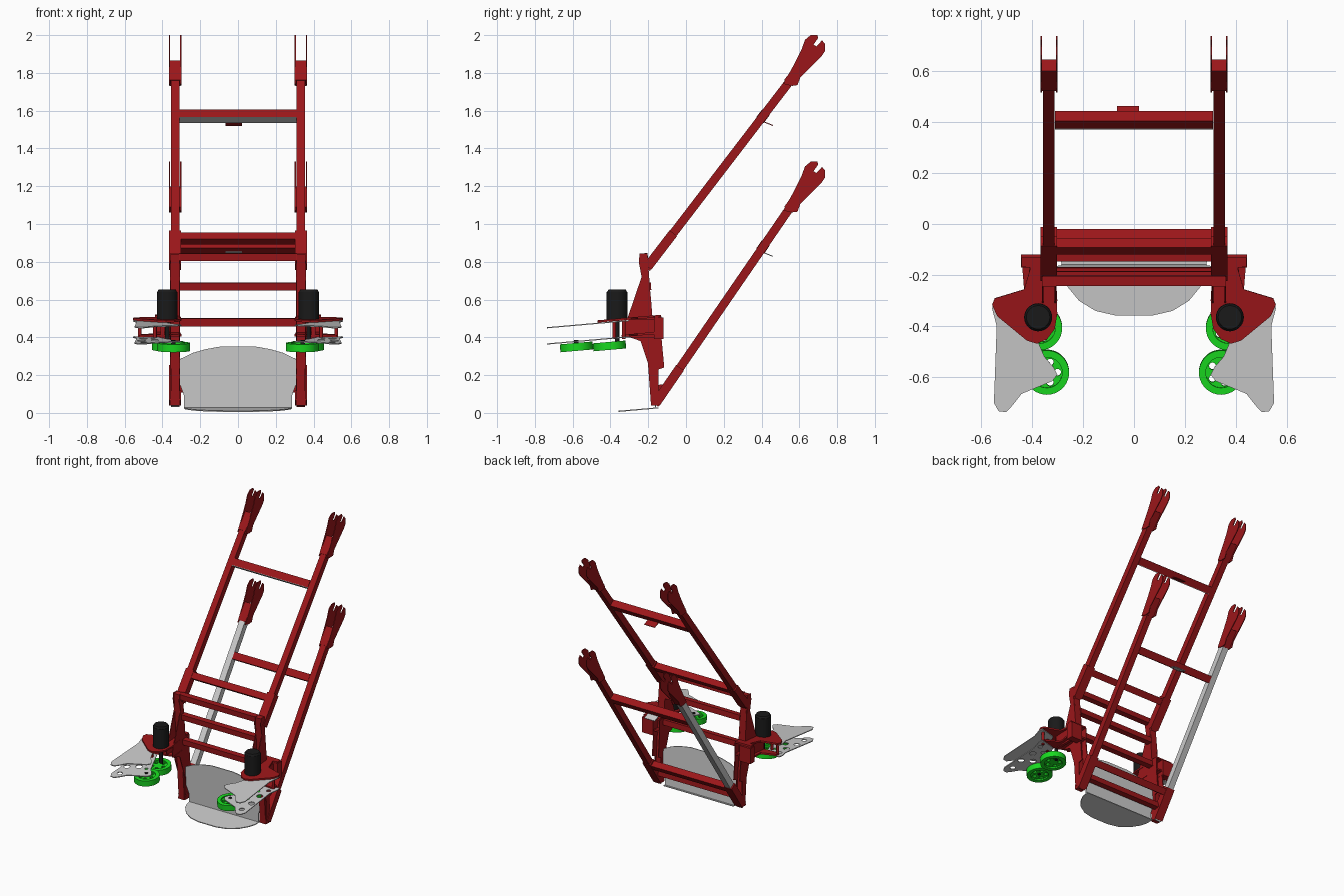
import bpy, bmesh, math
from mathutils import Matrix, Vector

if "Cube" in bpy.data.objects:
    bpy.data.objects.remove(bpy.data.objects["Cube"])


def material(name, rgb):
    m = bpy.data.materials.new(name)
    m.diffuse_color = (*rgb, 1)
    m.use_nodes = True
    m.node_tree.nodes["Principled BSDF"].inputs["Base Color"].default_value = m.diffuse_color
    return m


RED = material("red paint", (0.33, 0.008, 0.010))
GREEN = material("green rubber", (0.01, 0.70, 0.015))
BLACK = material("black", (0.01, 0.01, 0.01))
SIDE = Matrix(((0, 0, 1, 0), (1, 0, 0, 0), (0, 1, 0, 0), (0, 0, 0, 1)))  # profile (y, z), thickness in x


def add(name, mesh, mat, matrix=Matrix(), smooth=False):
    mesh.transform(matrix)
    if smooth:
        mesh.shade_smooth()
        mesh.set_sharp_from_angle(angle=math.radians(35))
    if mat:
        mesh.materials.clear()
        mesh.materials.append(mat)
    ob = bpy.data.objects.new(name, mesh)
    bpy.context.collection.objects.link(ob)
    return ob


def circle(x, y, r, n=14):
    return [(x + r * math.cos(2 * math.pi * i / n), y + r * math.sin(2 * math.pi * i / n)) for i in range(n)]


def plate(name, outline, thick, matrix, mat=None, holes=(), smooth=False):
    cu = bpy.data.curves.new(name, 'CURVE')
    cu.dimensions, cu.fill_mode, cu.extrude = '2D', 'BOTH', thick / 2
    for loop in [outline, *holes]:
        sp = cu.splines.new('POLY')
        sp.points.add(len(loop) - 1)
        for p, (x, y) in zip(sp.points, loop):
            p.co = (x, y, 0, 1)
        sp.use_cyclic_u, sp.use_smooth = True, False
    tmp = bpy.data.objects.new(name + " helper", cu)
    bpy.context.collection.objects.link(tmp)
    dg = bpy.context.evaluated_depsgraph_get()
    mesh = bpy.data.meshes.new_from_object(tmp.evaluated_get(dg))
    bpy.data.objects.remove(tmp)
    mesh.name = name
    return add(name, mesh, mat, matrix, smooth)


def beam(name, x, p, q, wx, t, mat=RED):
    # box running from p to q, both (y, z)
    dy, dz = q[0] - p[0], q[1] - p[1]
    bm = bmesh.new()
    bmesh.ops.create_cube(bm, size=1)
    mesh = bpy.data.meshes.new(name)
    m = (Matrix.Translation((x, (p[0] + q[0]) / 2, (p[1] + q[1]) / 2))
         @ Matrix.Rotation(-math.atan2(dy, dz), 4, 'X')
         @ Matrix.Diagonal((wx, t, math.hypot(dy, dz), 1)))
    bm.to_mesh(mesh)
    bm.free()
    return add(name, mesh, mat, m)


def crossbar(name, c, d, size=0.045, mat=RED):
    d = Vector(d).normalized() * size / 2
    return beam(name, 0, (c[0] - d.x, c[1] - d.y), (c[0] + d.x, c[1] + d.y), 0.62, size, mat)


def cylinder(name, x, y, z0, z1, r0, r1, mat, n=28):
    bm = bmesh.new()
    bmesh.ops.create_cone(bm, cap_ends=True, segments=n, radius1=r0, radius2=r1, depth=z1 - z0)
    mesh = bpy.data.meshes.new(name)
    bm.to_mesh(mesh)
    bm.free()
    return add(name, mesh, mat, Matrix.Translation((x, y, (z0 + z1) / 2)), True)


def tilt(z):
    # slightly nose-down plane passing z at y = -0.47
    return (Matrix.Translation((0, -0.47, z)) @ Matrix.Rotation(math.radians(5), 4, 'X')
            @ Matrix.Translation((0, 0.47, 0)))


ARMS = {"upper": ((-0.21, 0.765), (0.56, 1.77)), "lower": ((-0.165, 0.045), (0.56, 1.10))}
HOOK = [(0.515, 1.742), (0.555, 1.732), (0.59, 1.735), (0.605, 1.775), (0.715, 1.885), (0.735, 1.915),
        (0.735, 1.955), (0.72, 1.972), (0.69, 1.94), (0.675, 1.95), (0.70, 1.985), (0.695, 2.0),
        (0.66, 2.0), (0.63, 1.975), (0.61, 1.92), (0.575, 1.85)]
UPRIGHT = [(-0.245, 0.845), (-0.205, 0.845), (-0.20, 0.75), (-0.185, 0.60), (-0.178, 0.51), (-0.13, 0.51),
           (-0.13, 0.40), (-0.115, 0.24), (-0.145, 0.23), (-0.145, 0.04), (-0.185, 0.04), (-0.18, 0.20),
           (-0.24, 0.38), (-0.325, 0.41), (-0.33, 0.45), (-0.31, 0.50), (-0.235, 0.72), (-0.25, 0.80)]
MOUNT = [(0.31, -0.13), (0.44, -0.13), (0.44, -0.165), (0.405, -0.17), (0.43, -0.255), (0.545, -0.29),
         (0.555, -0.315), (0.535, -0.36), (0.42, -0.455), (0.38, -0.468), (0.34, -0.45), (0.31, -0.41), (0.30, -0.35)]
LOW_MOUNT = [(0.31, -0.13), (0.44, -0.13), (0.43, -0.255), (0.53, -0.30), (0.52, -0.34), (0.40, -0.33), (0.30, -0.30)]
CLAW = [(0.55, -0.30), (0.555, -0.33), (0.537, -0.40), (0.548, -0.70), (0.53, -0.733), (0.50, -0.737),
        (0.475, -0.71), (0.44, -0.665), (0.32, -0.615), (0.30, -0.59), (0.315, -0.56), (0.35, -0.52),
        (0.38, -0.45), (0.43, -0.33)]

# lift arms with base sleeves, forked end brackets and cross bars
for level, (a, b) in ARMS.items():
    va, vb = Vector(a), Vector(b)
    d = (vb - va).normalized()
    drop = 0 if level == "upper" else -0.67
    for s, side in ((-1, "left"), (1, "right")):
        x = s * 0.333
        grey = level == "lower" and s < 0
        beam(f"{level}_arm_{side}", x, a, vb, 0.045, 0.045, None if grey else RED)
        beam(f"{level}_arm_sleeve_{side}", x, va + d * 0.01, va + d * 0.235, 0.064, 0.05)
        beam(f"{level}_arm_end_block_{side}", x, vb - d * 0.03, vb + d * 0.10, 0.058, 0.055)
        for o in (-0.030, 0.030):
            plate(f"{level}_hook_plate_{side}", [(y, z + drop) for y, z in HOOK], 0.006,
                  Matrix.Translation((x + o, 0, 0)) @ SIDE, RED)
    t = (0.408 - a[0]) / d.x
    mid = va + d * t
    crossbar(f"{level}_arm_crossbar", mid, d, 0.05)
    if level == "upper":
        under = mid - d * 0.027
        beam("crossbar_underside", 0, under - d * 0.002, under + d * 0.002, 0.62, 0.05, None)
    crossbar(f"{level}_arm_base_crossbar", va + d * 0.20, d)
    tip = mid + Vector((0.052, -0.05))
    beam(f"{level}_arm_tab", -0.023, mid + Vector((-0.01, -0.025)), tip, 0.086, 0.005,
         RED if level == "upper" else None)

# uprights and their cross bars
lo, hi = Vector((-0.165, 0.04)), Vector((-0.224, 0.842))
for s, side in ((-1, "left"), (1, "right")):
    beam(f"upright_{side}", s * 0.333, lo, hi, 0.046, 0.04)
    for o in (-0.024, 0.024):
        plate(f"upright_plate_{side}", UPRIGHT, 0.006,
              Matrix.Translation((s * 0.333 + s * o, 0, 0)) @ SIDE, RED)
for name, c in (("top", (-0.222, 0.825)), ("middle", (-0.205, 0.67)), ("lower", (-0.19, 0.48)),
                ("bottom", (-0.125, 0.13))):
    crossbar(f"upright_{name}_crossbar", c, hi - lo, 0.04)

# shovel: bent sheet with rounded lip and arched back
lip = [(-0.285, -0.145), (-0.28, -0.20), (-0.26, -0.245), (-0.215, -0.30), (-0.15, -0.34), (-0.07, -0.358)]
lip += [(-x, y) for x, y in reversed(lip)]
plate("shovel_lip", lip, 0.006, Matrix.Translation((0, -0.36, 0.008)) @ Matrix.Rotation(math.radians(5), 4, 'X')
      @ Matrix.Translation((0, 0.36, 0)))
back = [(-0.285, 0.025), (-0.285, 0.09), (-0.307, 0.15), (-0.307, 0.285), (-0.24, 0.318), (-0.17, 0.338), (-0.09, 0.352)]
back += [(-x, z) for x, z in reversed(back)]
plate("shovel_back", back, 0.006, Matrix.Translation((0, -0.160, 0)) @ Matrix.Rotation(math.radians(93), 4, 'X'))

# intake claws: mount, jaw plates, motor and two wheels on each side
for s, side in ((-1, "left"), (1, "right")):
    def flip(pts):
        return [(s * x, y) for x, y in pts]
    beam(f"mount_box_{side}", s * 0.398, (-0.145, 0.39), (-0.145, 0.505), 0.09, 0.05)
    beam(f"mount_rib_{side}", s * 0.40, (-0.24, 0.40), (-0.24, 0.495), 0.02, 0.17)
    plate(f"upper_mount_{side}", flip(MOUNT), 0.012, tilt(0.484), RED)
    plate(f"lower_mount_{side}", flip(LOW_MOUNT), 0.012, tilt(0.396), RED)
    plate(f"upper_jaw_{side}", flip(CLAW), 0.006, tilt(0.474))
    spots = [(0.51, -0.37, 0.015), (0.50, -0.46, 0.022), (0.45, -0.41, 0.016), (0.44, -0.53, 0.024),
             (0.51, -0.57, 0.022), (0.50, -0.67, 0.018), (0.38, -0.53, 0.012)]
    plate(f"lower_jaw_{side}", flip(CLAW), 0.006, tilt(0.388),
          holes=[circle(s * x, y, r) for x, y, r in spots])
    for x, y in ((0.52, -0.33), (0.44, -0.38)):
        cylinder(f"jaw_spacer_{side}", s * x, y, 0.39, 0.485, 0.01, 0.01, RED, 12)
    mx, my = s * 0.375, -0.365
    cylinder(f"motor_body_{side}", mx, my, 0.495, 0.64, 0.055, 0.055, BLACK)
    cylinder(f"motor_cap_{side}", mx, my, 0.64, 0.652, 0.053, 0.046, BLACK)
    cylinder(f"motor_shaft_{side}", mx, my, 0.34, 0.50, 0.012, 0.012, BLACK, 12)
    cylinder(f"front_axle_{side}", s * 0.343, -0.58, 0.335, 0.385, 0.012, 0.012, BLACK, 12)
    for name, x, y, z in (("rear", 0.368, -0.405, 0.349), ("front", 0.341, -0.58, 0.359)):
        vents = [circle(s * x + 0.042 * math.cos(k * math.tau / 5), y + 0.042 * math.sin(k * math.tau / 5), 0.014, 10)
                 for k in range(5)]
        plate(f"{name}_wheel_tyre_{side}", circle(s * x, y, 0.087, 36), 0.042, tilt(z), GREEN,
              [circle(s * x, y, 0.06, 36)], True)
        plate(f"{name}_wheel_web_{side}", circle(s * x, y, 0.061, 36), 0.022, tilt(z), GREEN, vents, True)
